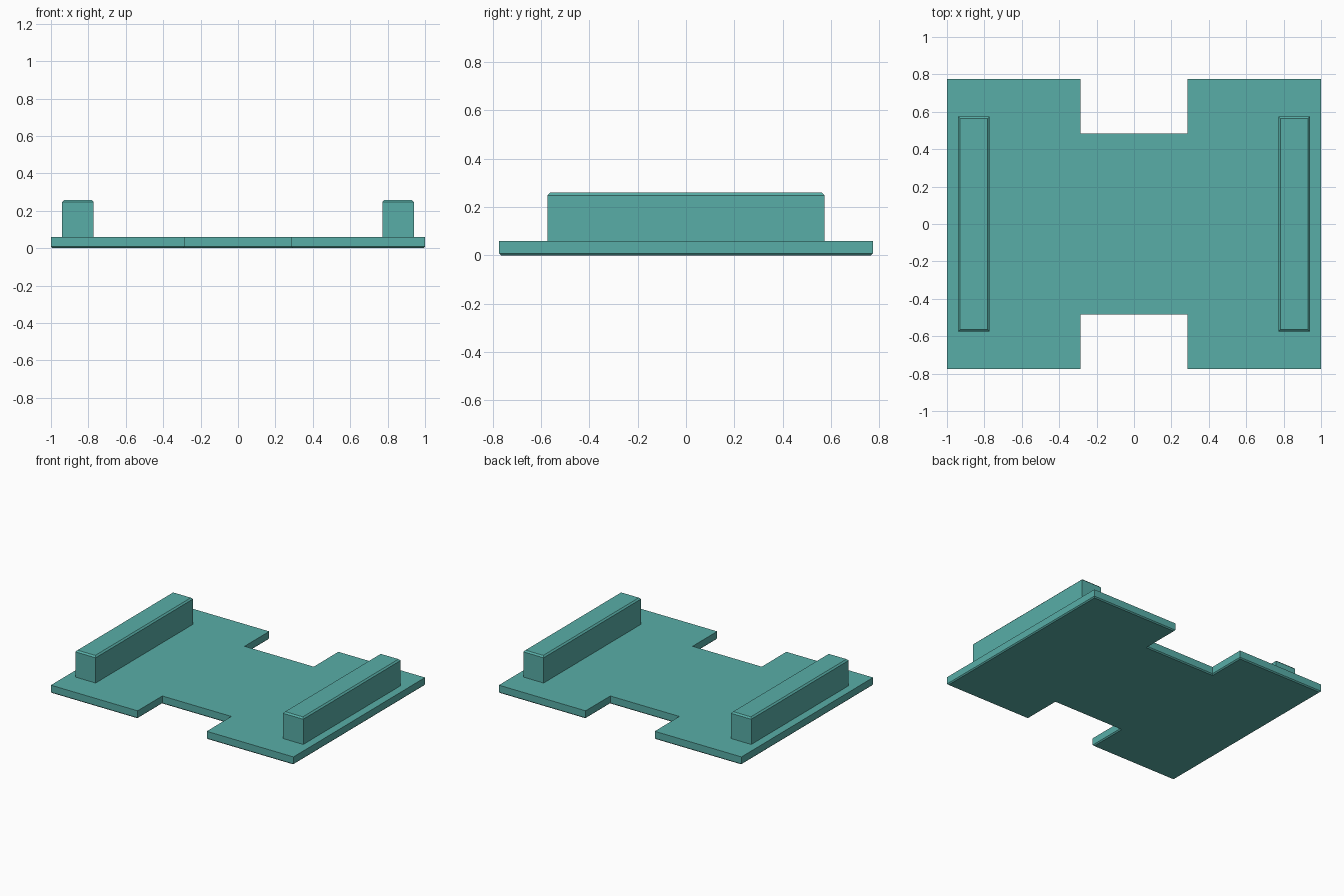
import bpy, bmesh

if "Cube" in bpy.data.objects:
    bpy.data.objects.remove(bpy.data.objects["Cube"])

teal = bpy.data.materials.new("teal")
teal.diffuse_color = (0.098, 0.423, 0.386, 1)
teal.use_nodes = True
teal.node_tree.nodes["Principled BSDF"].inputs["Base Color"].default_value = teal.diffuse_color


def loft(name, sections):
    """Skin a stack of matching (outline, z) sections and cap both ends."""
    bm = bmesh.new()
    rings = [[bm.verts.new((x, y, z)) for x, y in pts] for pts, z in sections]
    n = len(rings[0])
    for a, b in zip(rings, rings[1:]):
        for i in range(n):
            j = (i + 1) % n
            bm.faces.new((a[i], a[j], b[j], b[i]))
    bm.faces.new(rings[0][::-1])
    bm.faces.new(rings[-1])
    bmesh.ops.recalc_face_normals(bm, faces=bm.faces)
    mesh = bpy.data.meshes.new(name)
    bm.to_mesh(mesh)
    bm.free()
    mesh.materials.append(teal)
    obj = bpy.data.objects.new(name, mesh)
    bpy.context.collection.objects.link(obj)
    return obj


def plate_outline(d):
    """Notched plate outline, shrunk by d."""
    x, y, nx, ny = 1 - d, 0.775 - d, 0.285 + d, 0.485 - d
    front = [(-x, -y), (-nx, -y), (-nx, -ny), (nx, -ny), (nx, -y), (x, -y)]
    return front + [(-px, -py) for px, py in front]


def rail_outline(cx, d):
    x, y = 0.084 - d, 0.574 - d
    return [(cx - x, -y), (cx + x, -y), (cx + x, y), (cx - x, y)]


# Base plate with a chamfered bottom edge
loft("base_plate", [(plate_outline(0.008), 0), (plate_outline(0), 0.008),
                    (plate_outline(0), 0.06)])

# Two side rails with chamfered tops, sunk slightly into the plate
for side, cx in (("left", -0.856), ("right", 0.856)):
    loft(side + "_rail", [(rail_outline(cx, 0), 0.05),
                          (rail_outline(cx, 0), 0.248),
                          (rail_outline(cx, 0.011), 0.259)])
